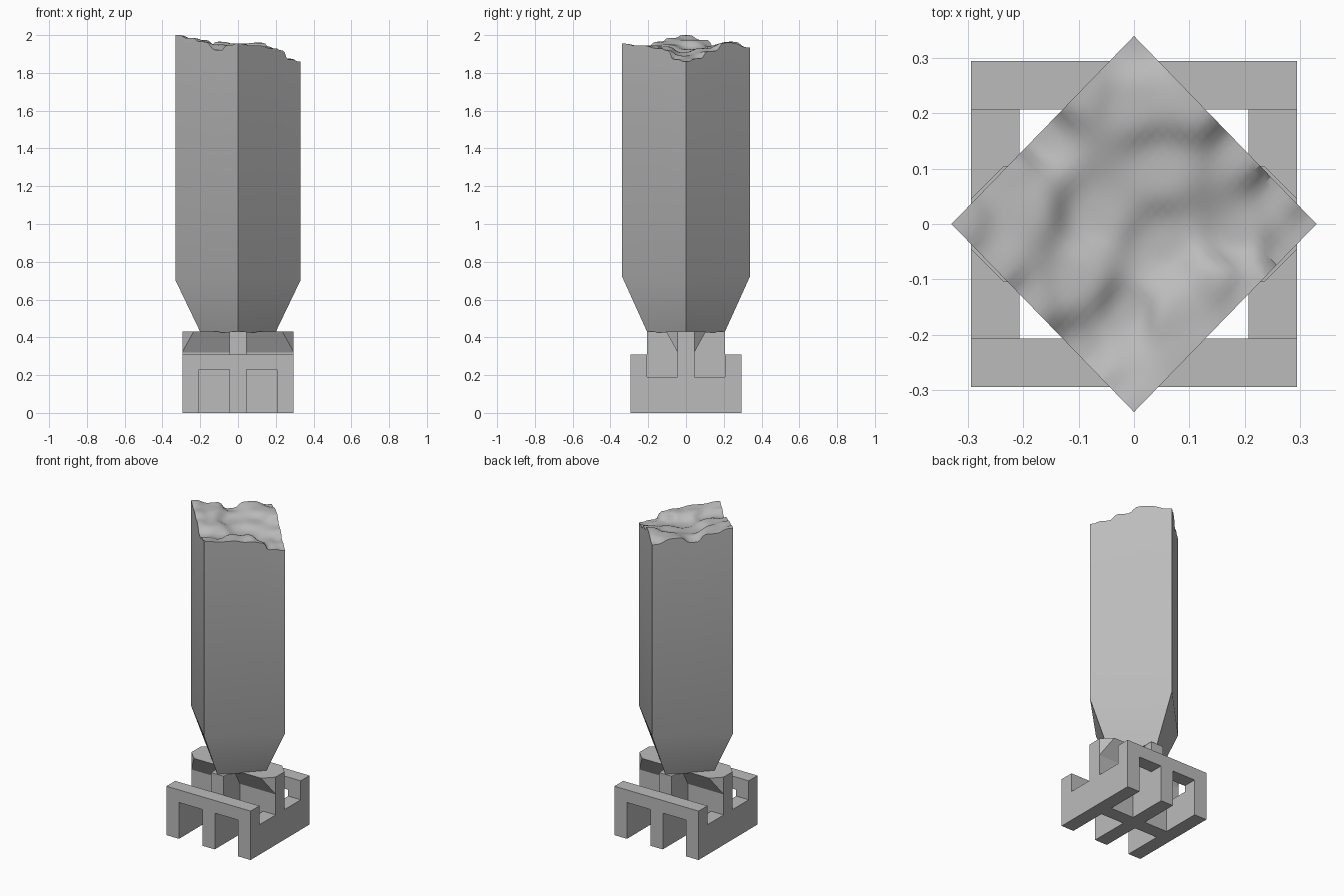
import bpy, bmesh, math
from mathutils import Vector

cube = bpy.data.objects.get("Cube")
if cube:
    bpy.data.objects.remove(cube, do_unlink=True)

grey = bpy.data.materials.new("plain_grey")
grey.use_nodes = True
shade = (0.5, 0.5, 0.5, 1)
grey.diffuse_color = shade
grey.node_tree.nodes["Principled BSDF"].inputs["Base Color"].default_value = shade


def make(name, bm):
    bmesh.ops.recalc_face_normals(bm, faces=bm.faces[:])
    mesh = bpy.data.meshes.new(name)
    bm.to_mesh(mesh)
    bm.free()
    mesh.materials.append(grey)
    ob = bpy.data.objects.new(name, mesh)
    bpy.context.collection.objects.link(ob)
    return ob


def box(name, low, high):
    bm = bmesh.new()
    bmesh.ops.create_cube(bm, size=1)
    low, high = Vector(low), Vector(high)
    for v in bm.verts:
        v.co = (low + high) / 2 + v.co * (high - low)
    return make(name, bm)


def select(ob):
    bpy.ops.object.select_all(action='DESELECT')
    ob.select_set(True)
    bpy.context.view_layer.objects.active = ob


def combine(target, tool, operation):
    tool.hide_render = True
    mod = target.modifiers.new("join", 'BOOLEAN')
    mod.object, mod.operation, mod.solver = tool, operation, 'EXACT'
    select(target)
    bpy.ops.object.modifier_apply(modifier=mod.name)
    bpy.data.objects.remove(tool, do_unlink=True)


# Base: square block with four wells, arches front and back, slots at the sides
HALF, INNER, BAR = 0.295, 0.207, 0.044
RIM, TOP = 0.31, 0.43
base = box("base_frame", (-HALF, -HALF, 0), (HALF, HALF, RIM))


def cutter(sx, sy, xs, ys, zs):
    x, y = sorted(sx * a for a in xs), sorted(sy * a for a in ys)
    combine(base, box("cutter", (x[0], y[0], zs[0]), (x[1], y[1], zs[1])), 'DIFFERENCE')


well, through = (BAR, INNER), (0.1, 0.4)
for sx in (-1, 1):
    for sy in (-1, 1):
        cutter(sx, sy, well, well, (-1, 1))
        cutter(sx, sy, well, through, (-1, 0.23))
        cutter(sx, sy, through, well, (0.19, 1))

# Raised cross bar running front to back
combine(base, box("short_bar", (-BAR, -INNER, 0.1), (BAR, INNER, TOP)), 'UNION')

# Raised cross bar running side to side, flared at the top with clipped corners
bm = bmesh.new()
profile = [(BAR, 0.1), (BAR, 0.32), (0.105, TOP)]
profile += [(-y, z) for y, z in reversed(profile)]
end = bm.faces.new([bm.verts.new((-HALF, y, z)) for y, z in profile])
ext = bmesh.ops.extrude_face_region(bm, geom=[end])
bmesh.ops.translate(bm, vec=(2 * HALF, 0, 0),
                    verts=[g for g in ext["geom"] if isinstance(g, bmesh.types.BMVert)])
for sx in (-1, 1):
    for sy in (-1, 1):
        cut = bmesh.ops.bisect_plane(bm, geom=bm.verts[:] + bm.edges[:] + bm.faces[:],
                                     plane_co=(sx * (HALF + BAR + 0.001), 0, 0),
                                     plane_no=(sx, sy, 0), clear_outer=True)
        rim = [g for g in cut["geom_cut"] if isinstance(g, bmesh.types.BMEdge)]
        bmesh.ops.holes_fill(bm, edges=rim)
combine(base, make("long_bar", bm), 'UNION')

# Column: diamond plan, uneven worn top, tapered foot
WIDE_X, WIDE_Y = 0.33, 0.34
BUMPS = [
    (-.33, 0, 2), (-.25, -.09, 1.985), (-.2, -.14, 1.965), (-.1, -.24, 1.92),
    (-.05, -.29, 1.945), (0, -.34, 1.955), (.1, -.24, 1.945), (.2, -.14, 1.93),
    (.23, -.1, 1.92), (.27, -.06, 1.87), (.33, 0, 1.86), (.27, .06, 1.875),
    (.2, .13, 1.915), (.11, .22, 1.96), (0, .34, 1.935), (-.1, .24, 1.965),
    (-.17, .16, 1.93), (-.23, .1, 1.975), (-.07, .02, 1.925), (-.2, .02, 1.975),
    (0, -.16, 1.915), (.06, -.17, 1.945), (.15, -.1, 1.94), (.18, -.03, 1.89),
    (.05, -.04, 1.905), (.05, .1, 1.93), (-.1, -.1, 1.95), (0, .22, 1.955)]


def height(x, y):
    total = weight = 0
    for px, py, pz in BUMPS:
        w = 1 / ((x - px) ** 2 + (y - py) ** 2 + 0.0003) ** 2
        total += w * pz
        weight += w
    return total / weight


bm = bmesh.new()
bmesh.ops.create_grid(bm, x_segments=32, y_segments=32, size=1)
for v in bm.verts:
    u, w = v.co.x, v.co.y
    x, y = (u - w) / 2 * WIDE_X, (u + w) / 2 * WIDE_Y
    v.co = (x, y, height(x, y))


def extrude_rim(edges, place):
    geom = bmesh.ops.extrude_edge_only(bm, edges=edges)["geom"]
    for v in geom:
        if isinstance(v, bmesh.types.BMVert):
            v.co = place(v.co)
    return [g for g in geom if isinstance(g, bmesh.types.BMEdge)]


def shoulder(p):
    return Vector((p.x, p.y, 0.725 - 0.025 * abs(p.x) / WIDE_X))


def foot(p):
    return Vector((p.x * 0.6, p.y * 0.6, 0.425))


edges = [e for e in bm.edges if e.is_boundary]
for place in (shoulder, foot):
    edges = extrude_rim(edges, place)
bmesh.ops.contextual_create(bm, geom=edges)
column = make("column", bm)

select(column)
bpy.ops.object.shade_smooth_by_angle(angle=math.radians(30))
